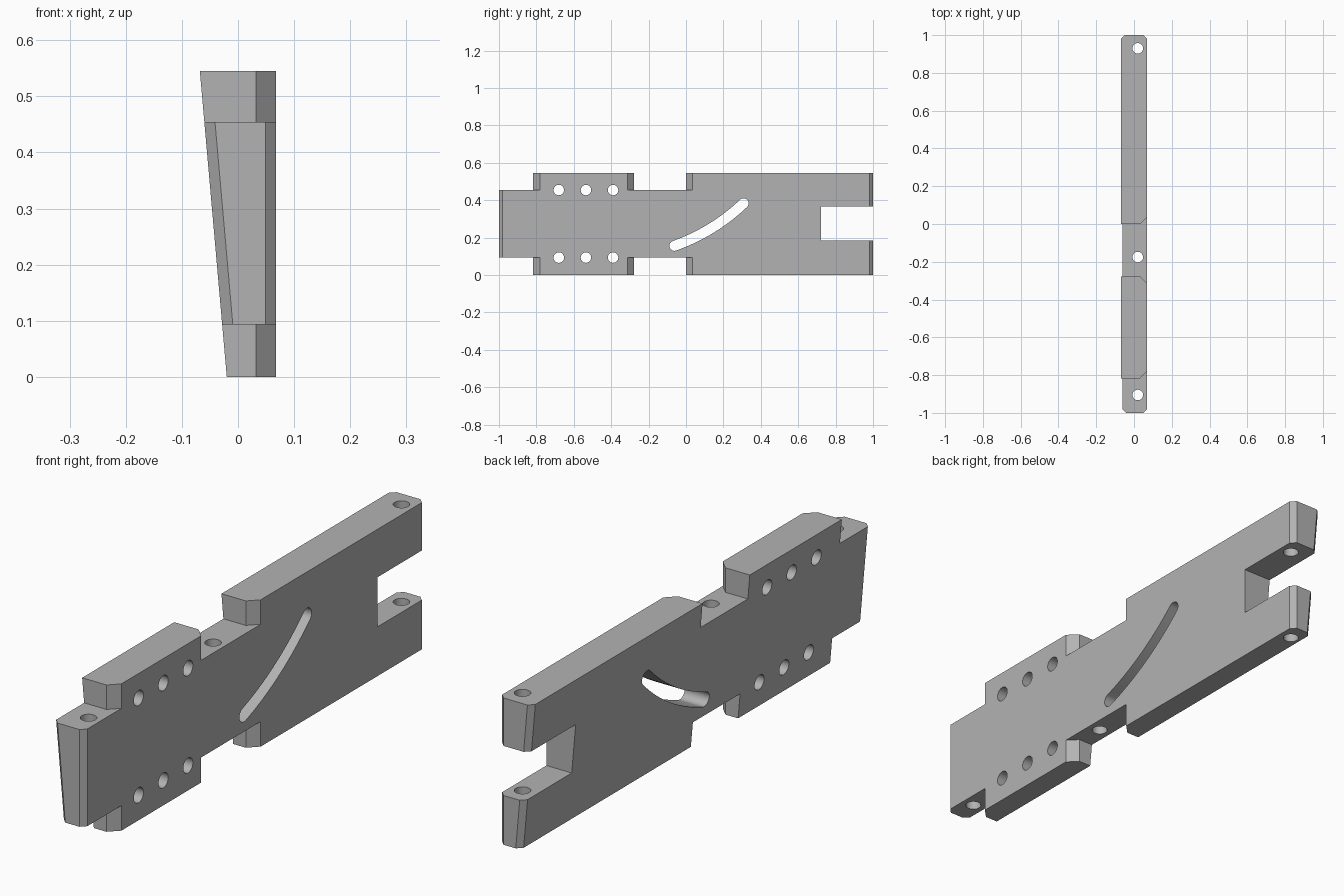
import bpy, bmesh
from math import sin, cos, pi, atan2
from mathutils import Vector

cube = bpy.data.objects.get("Cube")
if cube:
    bpy.data.objects.remove(cube, do_unlink=True)

H, LOW, HIGH = 0.545, 0.093, 0.454      # full height, shoulder heights
RIGHT, LEFT_TOP, LEFT_BASE = 0.068, -0.068, -0.02

grey = bpy.data.materials.new("plain_grey")
grey.use_nodes = True
grey.diffuse_color = (0.45, 0.45, 0.45, 1)
grey.node_tree.nodes["Principled BSDF"].inputs["Base Color"].default_value = grey.diffuse_color


def prism(bm, profile, axis, lo, hi):
    """Extrude a 2D profile along x or z."""
    def place(p, d):
        return (d, p[0], p[1]) if axis == "x" else (p[0], p[1], d)
    a = [bm.verts.new(place(p, lo)) for p in profile]
    b = [bm.verts.new(place(p, hi)) for p in profile]
    faces = [bm.faces.new(a), bm.faces.new(b)]
    n = len(a)
    for i in range(n):
        j = (i + 1) % n
        faces.append(bm.faces.new((a[i], a[j], b[j], b[i])))
    bmesh.ops.recalc_face_normals(bm, faces=faces)


def circle(u, v, r=0.028, n=32):
    return [(u + r * cos(2 * pi * i / n), v + r * sin(2 * pi * i / n)) for i in range(n)]


def finish(bm, name):
    mesh = bpy.data.meshes.new(name)
    bm.to_mesh(mesh)
    bm.free()
    mesh.materials.append(grey)
    ob = bpy.data.objects.new(name, mesh)
    bpy.context.collection.objects.link(ob)
    return ob


# Side outline with shoulders and the end notch
bm = bmesh.new()
prism(bm, [(-1.1, LOW), (-0.817, LOW), (-0.817, 0), (-0.277, 0), (-0.277, LOW), (0, LOW),
           (0, 0), (1.1, 0), (1.1, 0.183), (0.722, 0.183), (0.722, 0.367), (1.1, 0.367),
           (1.1, H), (0, H), (0, HIGH), (-0.277, HIGH), (-0.277, H), (-0.817, H),
           (-0.817, HIGH), (-1.1, HIGH)], "x", -0.3, 0.3)
body = finish(bm, "slotted_plate")

# Tapered blank with chamfered ends; its left side leans with height
bm = bmesh.new()
c = 0.019
plan = [(LEFT_TOP, -1 + c), (LEFT_TOP + c, -1), (RIGHT - c, -1), (RIGHT, -1 + c),
        (RIGHT, 1 - c), (RIGHT - c, 1), (LEFT_TOP + c, 1), (LEFT_TOP, 1 - c)]
prism(bm, plan, "z", -0.1, H + 0.1)
for v in bm.verts:
    if v.co.x < 0:
        v.co.x += (LEFT_BASE - LEFT_TOP) * (H - v.co.z) / H
blank = finish(bm, "taper_blank")

# Corner chamfers of the shoulders
bm = bmesh.new()
for y, s in ((-0.817, 1), (-0.277, -1), (0, 1)):
    d, e = 0.036, 0.02
    tri = [(RIGHT + e, y + s * (d + e)), (RIGHT - d - e, y - s * e), (RIGHT + e, y - s * e)]
    prism(bm, tri, "z", -0.1, LOW)
    prism(bm, tri, "z", HIGH, H + 0.1)
chamfers = finish(bm, "chamfer_cutter")

# Cross holes, vertical pin holes
bm = bmesh.new()
for y in (-0.68, -0.535, -0.39):
    for z in (LOW, HIGH):
        prism(bm, circle(y, z), "x", -0.2, 0.2)
for y in (-0.905, -0.175, 0.93):
    prism(bm, circle(0.02, y), "z", -0.1, H + 0.1)
holes = finish(bm, "hole_cutter")

# Curved slot with round ends, along a shallow arc
bm = bmesh.new()
p0, p1, r, n = Vector((-0.062, 0.156)), Vector((0.308, 0.383)), 0.027, 20
ctrl = (p0 + p1) / 2 + Vector((0.52, -0.85)) * 0.046
path, angle = [], []
for i in range(n + 1):
    t = i / n
    path.append(p0 * (1 - t) ** 2 + ctrl * 2 * t * (1 - t) + p1 * t * t)
    tan = (ctrl - p0) * (1 - t) + (p1 - ctrl) * t
    angle.append(atan2(tan.y, tan.x))


def rim(i, a):
    a += angle[i]
    return path[i] + Vector((cos(a), sin(a))) * r


slot = [rim(i, -pi / 2) for i in range(n + 1)]
slot += [rim(n, -pi / 2 + pi * k / 12) for k in range(1, 12)]
slot += [rim(i, pi / 2) for i in range(n, -1, -1)]
slot += [rim(0, pi / 2 + pi * k / 12) for k in range(1, 12)]
prism(bm, slot, "x", -0.2, 0.2)
slot_cutter = finish(bm, "slot_cutter")

# Carve the plate and bake the result
for tool, op in ((blank, "INTERSECT"), (chamfers, "DIFFERENCE"),
                 (holes, "DIFFERENCE"), (slot_cutter, "DIFFERENCE")):
    m = body.modifiers.new(tool.name, "BOOLEAN")
    m.object, m.operation, m.solver = tool, op, "EXACT"
bpy.context.view_layer.update()
baked = bpy.data.meshes.new_from_object(body.evaluated_get(bpy.context.evaluated_depsgraph_get()))
body.modifiers.clear()
body.data = baked
for tool in (blank, chamfers, holes, slot_cutter):
    bpy.data.objects.remove(tool, do_unlink=True)

bpy.ops.object.select_all(action="DESELECT")
body.select_set(True)
bpy.context.view_layer.objects.active = body
bpy.ops.object.shade_smooth_by_angle(angle=pi / 9)
